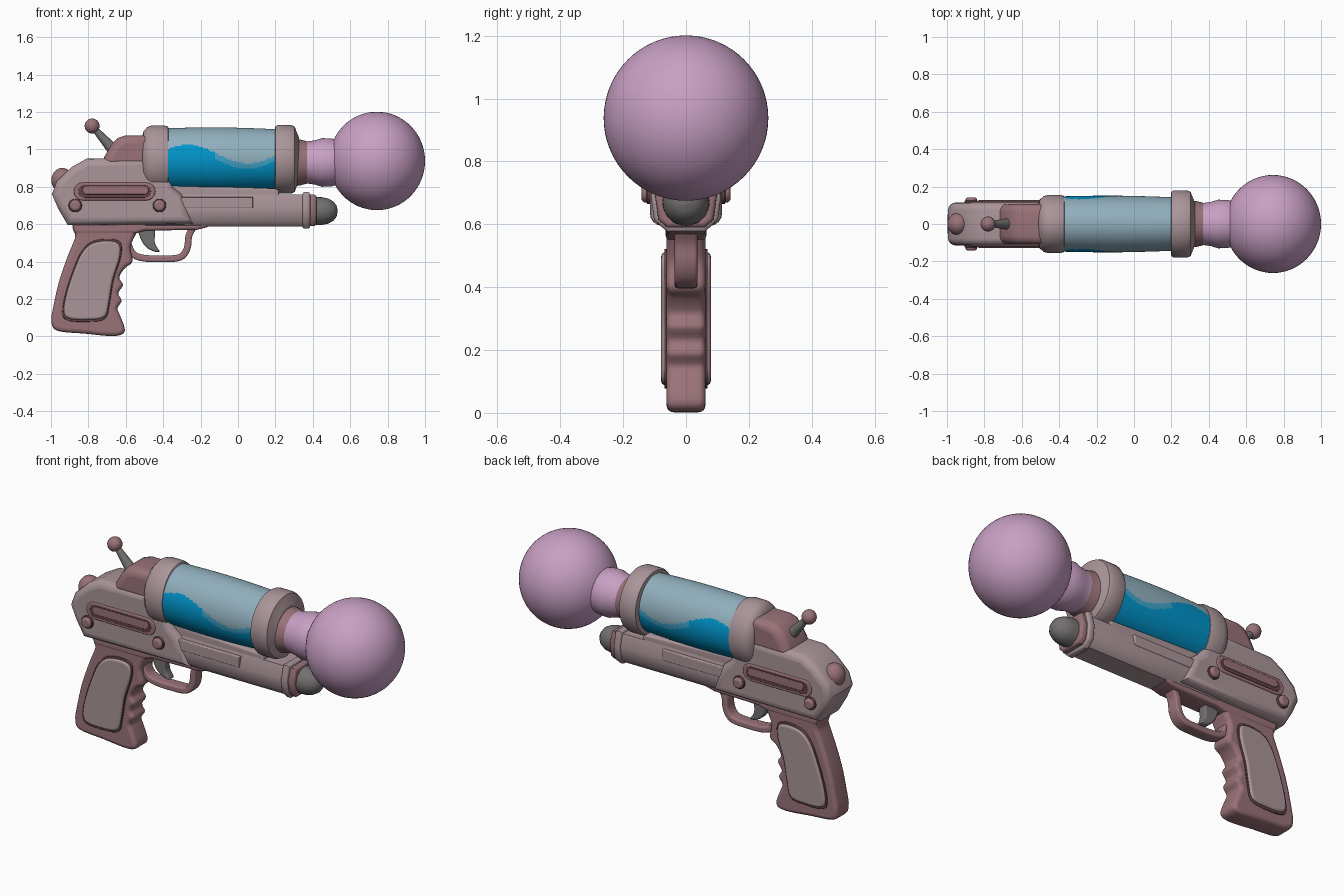
import bpy, bmesh, math
from mathutils import Matrix, Vector

cube = bpy.data.objects.get("Cube")
if cube:
    bpy.data.objects.remove(cube, do_unlink=True)


def material(name, r, g, b):
    m = bpy.data.materials.new(name)
    m.use_nodes = True
    m.diffuse_color = (r, g, b, 1)
    bsdf = next(n for n in m.node_tree.nodes if n.type == 'BSDF_PRINCIPLED')
    bsdf.inputs["Base Color"].default_value = (r, g, b, 1)
    bsdf.inputs["Roughness"].default_value = 0.6
    return m


SHELL = material("mauve grey", 0.40, 0.30, 0.32)
ROSE = material("dusty rose", 0.32, 0.17, 0.19)
DARK = material("dark rose", 0.12, 0.055, 0.06)
PINK = material("orchid pink", 0.58, 0.35, 0.55)
GLASS = material("pale glass", 0.28, 0.43, 0.51)
LIQUID = material("blue liquid", 0.0, 0.30, 0.60)
SHALLOW = material("shallow blue", 0.05, 0.36, 0.58)
METAL = material("grey metal", 0.17, 0.16, 0.16)


def finish(name, bm, mats, rule=None, flat=()):
    """Shade smooth with sharp corners, colour by rule and link the object."""
    bmesh.ops.recalc_face_normals(bm, faces=bm.faces)
    for f in bm.faces:
        f.smooth = f not in flat
        f.material_index = rule(f.calc_center_median()) if rule else 0
    for e in bm.edges:
        if len(e.link_faces) == 2:
            e.smooth = e.calc_face_angle() < 0.7
    mesh = bpy.data.meshes.new(name)
    bm.to_mesh(mesh)
    bm.free()
    for m in mats:
        mesh.materials.append(m)
    ob = bpy.data.objects.new(name, mesh)
    bpy.context.collection.objects.link(ob)
    return ob


def spline(pts, closed=True, n=4):
    """Catmull-Rom curve through a few points."""
    p = [Vector(q) for q in pts]
    p = [p[-1]] + p + p[:2] if closed else [p[0]] + p + [p[-1]]
    out = []
    for a, b, c, d in zip(p, p[1:], p[2:], p[3:]):
        for k in range(n):
            t = k / n
            out.append(0.5 * (2 * b + (c - a) * t + (2 * a - 5 * b + 4 * c - d) * t ** 2
                              + (3 * b - a - 3 * c + d) * t ** 3))
    return out if closed else out + [p[-1]]


def offset(pts, d):
    """Move a counter-clockwise outline inward by d."""
    out = []
    for i, p in enumerate(pts):
        a = (p - pts[i - 1]).normalized()
        b = (pts[(i + 1) % len(pts)] - p).normalized()
        n = Vector((-a.y - b.y, a.x + b.x)).normalized()
        out.append(p + n * d / max(0.5, n.dot(Vector((-a.y, a.x)))))
    return out


def slab(name, outline, lo, hi, r, mat, along='y'):
    """Outline extruded along an axis, with rounded rims."""
    pts = [Vector(p) for p in outline]
    if sum(pts[i - 1].cross(p) for i, p in enumerate(pts)) < 0:
        pts.reverse()
    arc = [(r * (1 - math.cos(k * math.pi / 8)), r * (1 - math.sin(k * math.pi / 8)))
           for k in range(5)]
    layers = [(lo + t, d) for t, d in arc] + [(hi - t, d) for t, d in reversed(arc)]
    bm = bmesh.new()
    rings = []
    for t, d in layers:
        rings.append([bm.verts.new((p.x, t, p.y) if along == 'y' else (t, p.x, p.y))
                      for p in offset(pts, d)])
    for A, B in zip(rings, rings[1:]):
        for i in range(len(A)):
            bm.faces.new((A[i - 1], A[i], B[i], B[i - 1]))
    caps = [bm.faces.new(rings[0]), bm.faces.new(rings[-1])]
    return finish(name, bm, [mat], flat=caps)


def lathe(name, profile, z, mats, ys=1.0, rule=None, seg=48):
    """Profile of (x, radius) turned about a lengthwise axis at height z."""
    bm = bmesh.new()
    rings = []
    for x, r in profile:
        rings.append([bm.verts.new((x, ys * r * math.sin(math.tau * k / seg),
                                    z + r * math.cos(math.tau * k / seg))) for k in range(seg)])
    for A, B in zip(rings, rings[1:]):
        for i in range(seg):
            bm.faces.new((A[i - 1], A[i], B[i], B[i - 1]))
    caps = [bm.faces.new(rings[0]), bm.faces.new(rings[-1])]
    return finish(name, bm, mats, rule, caps)


def ball(name, centre, radii, mat, seg=32):
    bm = bmesh.new()
    m = Matrix.Translation(centre) @ Matrix.Diagonal((*radii, 1))
    bmesh.ops.create_uvsphere(bm, u_segments=seg, v_segments=seg // 2, radius=1, matrix=m)
    return finish(name, bm, [mat])


def circle(x, z, r, n=20):
    return [(x + r * math.cos(math.tau * k / n), z + r * math.sin(math.tau * k / n))
            for k in range(n)]


def stadium(x0, x1, z, r, n=8):
    ends = [(x1, -math.pi / 2), (x0, math.pi / 2)]
    return [(x + r * math.cos(a + math.pi * k / n), z + r * math.sin(a + math.pi * k / n))
            for x, a in ends for k in range(n + 1)]


# Rear body shell and the long lower barrel
slab("body_shell", [(-0.91, 0.595), (-0.96, 0.68), (-0.995, 0.76), (-0.97, 0.83), (-0.89, 0.905),
                    (-0.81, 0.95), (-0.50, 0.955), (-0.46, 0.9), (-0.38, 0.88), (-0.35, 0.8),
                    (-0.30, 0.76), (-0.24, 0.6)], -0.115, 0.115, 0.04, SHELL)


def barrel_section(grow):
    half = [(0.06, 0.588 - grow), (0.09 + grow, 0.615), (0.1 + grow, 0.69), (0.08 + grow, 0.76 + grow)]
    return half + [(-y, z) for y, z in reversed(half)]


slab("lower_barrel", barrel_section(0), -0.5, 0.39, 0.01, SHELL, 'x')
slab("barrel_lip", barrel_section(0.012), 0.345, 0.385, 0.012, SHELL, 'x')
slab("barrel_end_ring", barrel_section(-0.002), 0.375, 0.42, 0.015, ROSE, 'x')
lathe("barrel_tip", [(0.4, 0.075), (0.45, 0.074), (0.48, 0.068), (0.51, 0.052), (0.527, 0.03),
                     (0.532, 0.008)], 0.67, [METAL])
slab("tank_saddle", [(-0.36, 0.73), (0.22, 0.73), (0.22, 0.79), (-0.36, 0.81)],
     -0.08, 0.08, 0.015, SHELL)
slab("barrel_side_plate", [(-0.33, 0.685), (0.08, 0.685), (0.08, 0.745), (-0.33, 0.745)],
     -0.103, 0.103, 0.006, SHELL)

# Side slots and bolts
slab("slot_frame", stadium(-0.83, -0.49, 0.775, 0.048), -0.122, 0.122, 0.006, ROSE)
slab("slot_recess", stadium(-0.82, -0.50, 0.775, 0.034), -0.124, 0.124, 0.001, DARK)
slab("slot_bar", stadium(-0.81, -0.50, 0.782, 0.022), -0.128, 0.128, 0.004, ROSE)
for name, x in (("rear_bolts", -0.87), ("front_bolts", -0.42)):
    slab(name + "_rim", circle(x, 0.7, 0.036), -0.125, 0.125, 0.004, DARK)
    slab(name, circle(x, 0.7, 0.031), -0.142, 0.142, 0.014, ROSE)

# Rear knob, top housing and aerial
ball("rear_knob", (-0.94, 0, 0.835), (0.058, 0.06, 0.066), ROSE)
slab("top_housing", [(-0.73, 0.9), (-0.715, 0.96), (-0.68, 1.02), (-0.645, 1.06), (-0.6, 1.075),
                     (-0.47, 1.075), (-0.47, 0.9)], -0.108, 0.108, 0.045, ROSE)
foot, tip = Vector((-0.665, 0, 0.995)), Vector((-0.78, 0, 1.125))
bm = bmesh.new()
turn = (tip - foot).to_track_quat('Z', 'Y').to_matrix().to_4x4()
bmesh.ops.create_cone(bm, cap_ends=True, segments=20, radius1=0.032, radius2=0.014,
                      depth=(tip - foot).length,
                      matrix=Matrix.Translation((foot + tip) / 2) @ turn)
finish("aerial_rod", bm, [METAL])
ball("aerial_ball", tip, (0.04, 0.04, 0.04), ROSE, 24)


# Liquid tank, coloured below a wavy level
def liquid_rule(c):
    level = 0.975 + 0.05 * math.cos(9.8 * (c.x + 0.27))
    if c.z > level or c.z < 0.787:
        return 0
    return 2 if c.z > level - 0.03 and c.x > -0.12 else 1


steps = 48
tank = [(-0.39 + 0.61 * k / steps, 0.166 + 0.007 * math.sin(math.pi * k / steps) - 0.006 * k / steps)
        for k in range(steps + 1)]
lathe("liquid_tank", tank, 0.947, [GLASS, LIQUID, SHALLOW], 0.89, liquid_rule, 128)

# Collars holding the tank
lathe("rear_collar", [(-0.51, 0.13), (-0.505, 0.15), (-0.485, 0.172), (-0.46, 0.181), (-0.395, 0.181),
                      (-0.375, 0.175), (-0.368, 0.16)], 0.947, [SHELL], 0.86)
lathe("front_collar", [(0.197, 0.16), (0.2, 0.176), (0.212, 0.183), (0.285, 0.183), (0.303, 0.175),
                       (0.31, 0.155), (0.325, 0.12)], 0.947, [SHELL], 0.98)

# Nozzle neck and large ball
lathe("nozzle_neck", [(0.3, 0.128), (0.335, 0.122), (0.37, 0.113), (0.375, 0.113), (0.41, 0.118),
                      (0.45, 0.13), (0.5, 0.128), (0.54, 0.118), (0.58, 0.11)], 0.93,
      [PINK, ROSE], 1, lambda c: int(c.x < 0.372))
ball("nozzle_ball", (0.743, 0, 0.938), (0.257, 0.262, 0.263), PINK, 64)

# Grip with finger grooves and side panels
grip = spline([(-0.86, 0.6), (-0.87, 0.53), (-0.91, 0.43), (-0.955, 0.3), (-0.985, 0.17), (-0.998, 0.08),
               (-0.965, 0.03), (-0.82, 0.015), (-0.66, 0.002), (-0.605, 0.03), (-0.63, 0.11),
               (-0.645, 0.15), (-0.622, 0.19), (-0.64, 0.23), (-0.615, 0.275), (-0.635, 0.315),
               (-0.605, 0.365), (-0.565, 0.4), (-0.575, 0.48), (-0.54, 0.56), (-0.53, 0.6)])
slab("grip", grip, -0.062, 0.062, 0.022, ROSE)
panel = spline([(-0.785, 0.505), (-0.7, 0.522), (-0.63, 0.505), (-0.625, 0.43), (-0.665, 0.3),
                (-0.685, 0.18), (-0.71, 0.095), (-0.8, 0.078), (-0.91, 0.085), (-0.94, 0.13),
                (-0.92, 0.24), (-0.88, 0.36), (-0.84, 0.45)])
slab("grip_panel_rim", panel, -0.069, 0.069, 0.004, DARK)
centre = sum(panel, Vector((0, 0))) / len(panel)
slab("grip_panels", [centre + (p - centre) * 0.95 for p in panel], -0.079, 0.079, 0.013, SHELL)

# Frame plate, trigger guard and trigger
slab("frame_plate", [(-0.89, 0.61), (-0.87, 0.55), (-0.55, 0.55), (-0.5, 0.565), (-0.22, 0.57),
                     (-0.16, 0.585), (-0.15, 0.61)], -0.065, 0.065, 0.015, ROSE)
path = spline([(-0.235, 0.59), (-0.262, 0.54), (-0.272, 0.47), (-0.31, 0.423), (-0.4, 0.415),
               (-0.5, 0.418), (-0.56, 0.44), (-0.59, 0.5)], closed=False)
sides = ([], [])
for i, p in enumerate(path):
    d = (path[min(i + 1, len(path) - 1)] - path[max(i - 1, 0)]).normalized() * 0.018
    sides[0].append(p + Vector((-d.y, d.x)))
    sides[1].append(p - Vector((-d.y, d.x)))
slab("trigger_guard", sides[0] + sides[1][::-1], -0.036, 0.036, 0.01, ROSE)
slab("trigger", spline([(-0.53, 0.58), (-0.515, 0.51), (-0.475, 0.465), (-0.42, 0.452),
                        (-0.445, 0.5), (-0.45, 0.58)]), -0.026, 0.026, 0.01, METAL)
